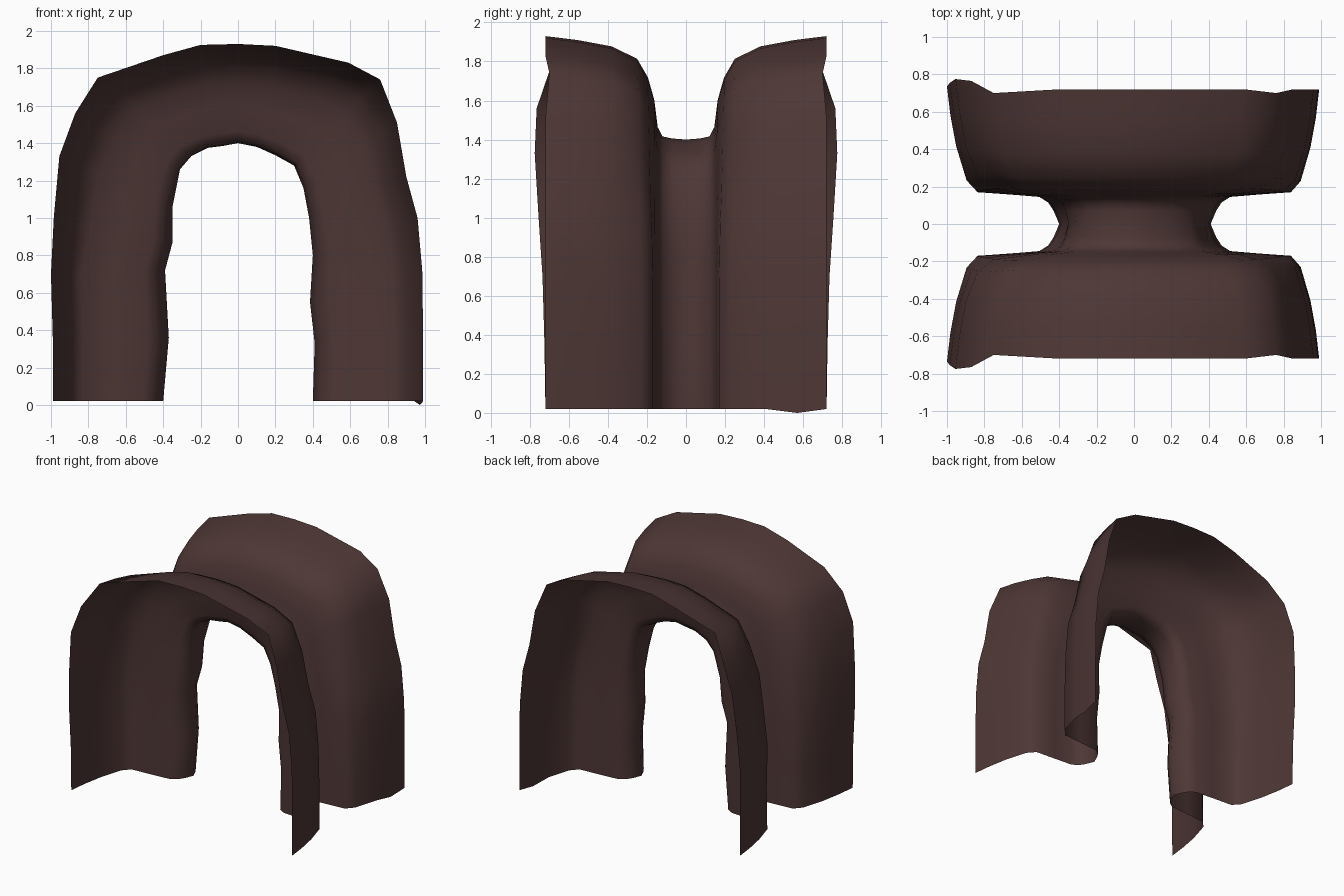
import bpy

if "Cube" in bpy.data.objects:
    bpy.data.objects.remove(bpy.data.objects["Cube"])

# Matching stations around the arch, left foot to right foot: (x, z)
RIM = [(-.99, .02), (-.99, .35), (-1, .7), (-.985, 1.0), (-.955, 1.33), (-.87, 1.56), (-.75, 1.75),
       (-.4, 1.87), (-.2, 1.925), (0, 1.93), (.2, 1.92), (.59, 1.83), (.76, 1.74), (.85, 1.51),
       (.9, 1.22), (.96, 1.0), (.985, .72), (.99, .35), (.99, .02)]
NECK = [(-.4, .02), (-.37, .36), (-.39, .72), (-.35, .87), (-.35, 1.06), (-.31, 1.26), (-.25, 1.33),
        (-.16, 1.375), (-.08, 1.385), (0, 1.4), (.1, 1.38), (.2, 1.335), (.3, 1.28), (.35, 1.16),
        (.38, 1.0), (.4, .8), (.385, .55), (.41, .33), (.4, .02)]
# Extra depth of the rim at the shoulders
BULGE = {1: .005, 2: .015, 3: .035, 4: .055, 5: .045, 6: -.02, 12: -.02}
# Half cross-sections at the legs and at the crown: (fraction from neck to rim, depth)
LEG = [(0, 0), (.05, .07), (.1, .115), (.18, .145), (.45, .158), (.74, .17), (.83, .23), (.92, .41), (.97, .57), (1, .72)]
CROWN = [(0, 0), (.01, .07), (.03, .12), (.12, .145), (.38, .162), (.6, .195), (.78, .25), (.9, .38), (.96, .55), (1, .72)]


def section(w):
    """Full cross-section blended from leg (0) to crown (1)."""
    half = [(a + (c - a) * w, b + (d - b) * w) for (a, b), (c, d) in zip(LEG, CROWN)]
    return [(f, -d) for f, d in half[:0:-1]] + half


# Flared arch shell: cross-section lofted along the stations
verts, faces = [], []
n = 2 * len(LEG) - 1
for i, ((rx, rz), (nx, nz)) in enumerate(zip(RIM, NECK)):
    w = min(1, max(0, (nz - .7) / .6))
    for f, d in section(w):
        y = d * (1 + BULGE.get(i, 0) / .72 * f ** 3)
        verts.append((nx + (rx - nx) * f, y, nz + (rz - nz) * f))
for i in range(len(RIM) - 1):
    for j in range(n - 1):
        a = i * n + j
        faces.append((a, a + 1, a + n + 1, a + n))

# Slight dip under the back right foot touches the ground
x, y, z = verts[-2]
verts[-2] = (x, y, 0)

mesh = bpy.data.meshes.new("arch_shell")
mesh.from_pydata(verts, [], faces)
mesh.polygons.foreach_set("use_smooth", [True] * len(faces))
mat = bpy.data.materials.new("dark brown rock")
mat.diffuse_color = (.075, .038, .036, 1)
mat.use_nodes = True
mat.node_tree.nodes["Principled BSDF"].inputs["Base Color"].default_value = mat.diffuse_color
mesh.materials.append(mat)
arch = bpy.data.objects.new("arch_shell", mesh)
bpy.context.collection.objects.link(arch)
